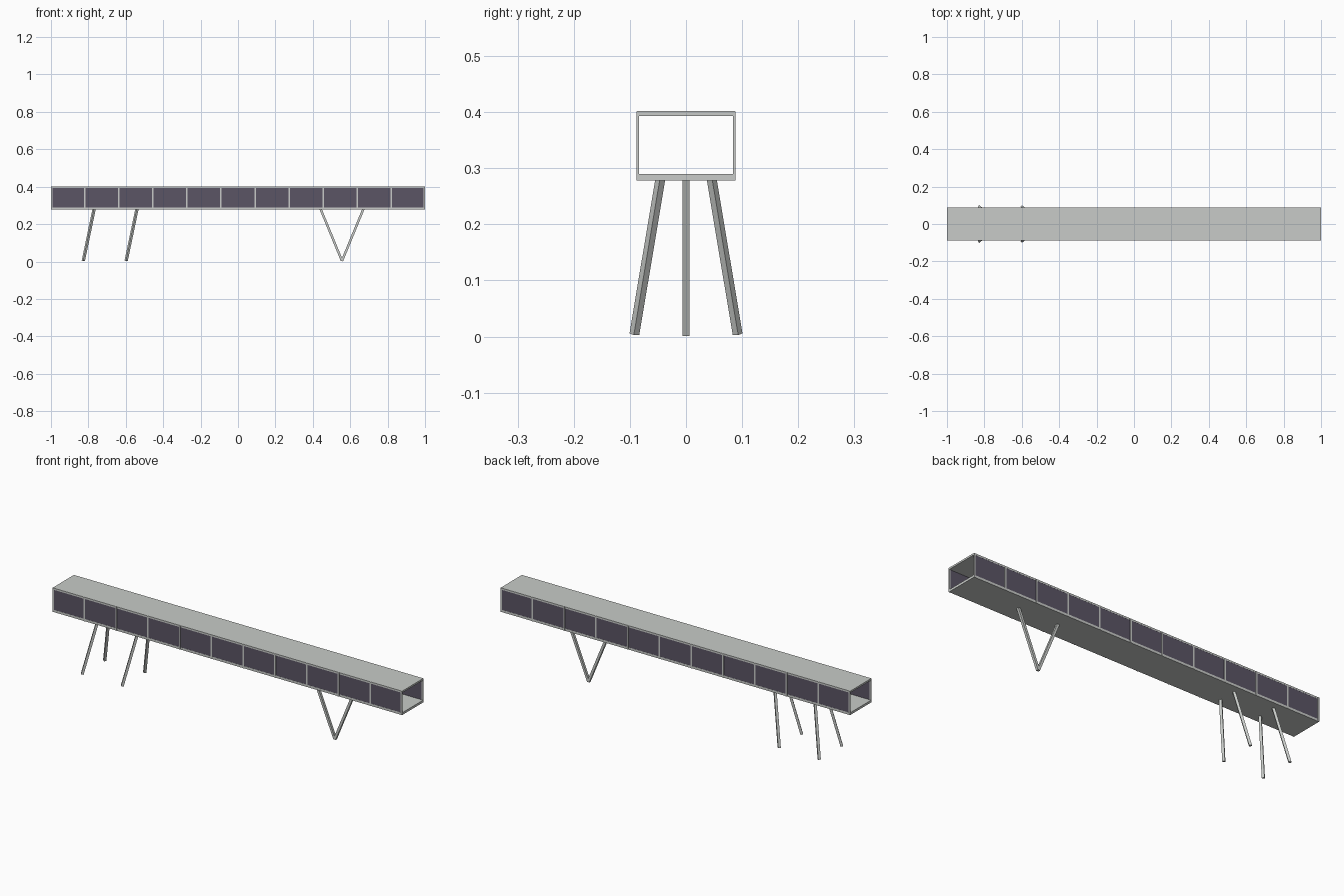
import bpy, bmesh
from mathutils import Vector, Matrix

cube = bpy.data.objects.get("Cube")
if cube:
    bpy.data.objects.remove(cube, do_unlink=True)


def material(name, rgb):
    m = bpy.data.materials.new(name)
    m.use_nodes = True
    m.diffuse_color = (*rgb, 1)
    m.node_tree.nodes["Principled BSDF"].inputs["Base Color"].default_value = (*rgb, 1)
    return m


CONCRETE = material("light grey", (0.58, 0.6, 0.58))
GLASS = material("dark violet glass", (0.105, 0.09, 0.13))


def make(name, mat, matrices):
    """One object from unit cubes placed by the given matrices."""
    bm = bmesh.new()
    for m in matrices:
        bmesh.ops.create_cube(bm, size=1, matrix=m)
    mesh = bpy.data.meshes.new(name)
    bm.to_mesh(mesh)
    bm.free()
    mesh.materials.append(mat)
    obj = bpy.data.objects.new(name, mesh)
    bpy.context.collection.objects.link(obj)
    return obj


def box(x0, x1, y0, y1, z0, z1):
    centre = Vector((x0 + x1, y0 + y1, z0 + z1)) / 2
    return Matrix.Translation(centre) @ Matrix.Diagonal((x1 - x0, y1 - y0, z1 - z0, 1))


def strut(foot, top, width):
    """Square bar whose section is turned towards its lean."""
    foot, top = Vector(foot), Vector(top)
    axis = (top - foot).normalized()
    side = axis.cross(Vector((0, 0, 1))).normalized()
    turn = Matrix((side, axis.cross(side), axis)).transposed().to_4x4()
    return (Matrix.Translation((foot + top) / 2) @ turn
            @ Matrix.Diagonal((width, width, (top - foot).length, 1)))


HALF_W, FLOOR_Z, FLOOR_TOP, ROOF_Z, ROOF_TOP = 0.087, 0.278, 0.29, 0.393, 0.402
BAYS, LEG = 11, 0.0125
PITCH = 2 / BAYS

# Deck and roof of the open-ended passage
make("deck", CONCRETE, [box(-1, 1, -HALF_W, HALF_W, FLOOR_Z, FLOOR_TOP)])
make("roof", CONCRETE, [box(-1, 1, -HALF_W, HALF_W, ROOF_Z, ROOF_TOP)])

# Glazed walls with a mullion between bays and at each end
for label, s in (("front", -1), ("back", 1)):
    make(label + "_glazing", GLASS,
         [box(-0.998, 0.998, *sorted((s * 0.0845, s * 0.0865)), FLOOR_TOP, ROOF_Z)])
    posts = []
    for i in range(BAYS + 1):
        x = max(-0.996, min(0.996, -1 + i * PITCH))
        posts.append(box(x - 0.004, x + 0.004, *sorted((s * 0.0842, s * 0.0885)),
                         FLOOR_Z, ROOF_TOP - 0.001))
    make(label + "_mullions", CONCRETE, posts)

# Two pairs of splayed legs
for label, s in (("front", -1), ("back", 1)):
    make(label + "_splayed_legs", CONCRETE,
         [strut((x, s * 0.092, 0.004), (x + 0.058, s * 0.0455, 0.282), LEG)
          for x in (-0.827, -0.598)])

# V-shaped support
make("v_support", CONCRETE,
     [strut((0.556, 0, 0.003), (0.556 + s * 0.115, 0, 0.282), LEG) for s in (-1, 1)])
